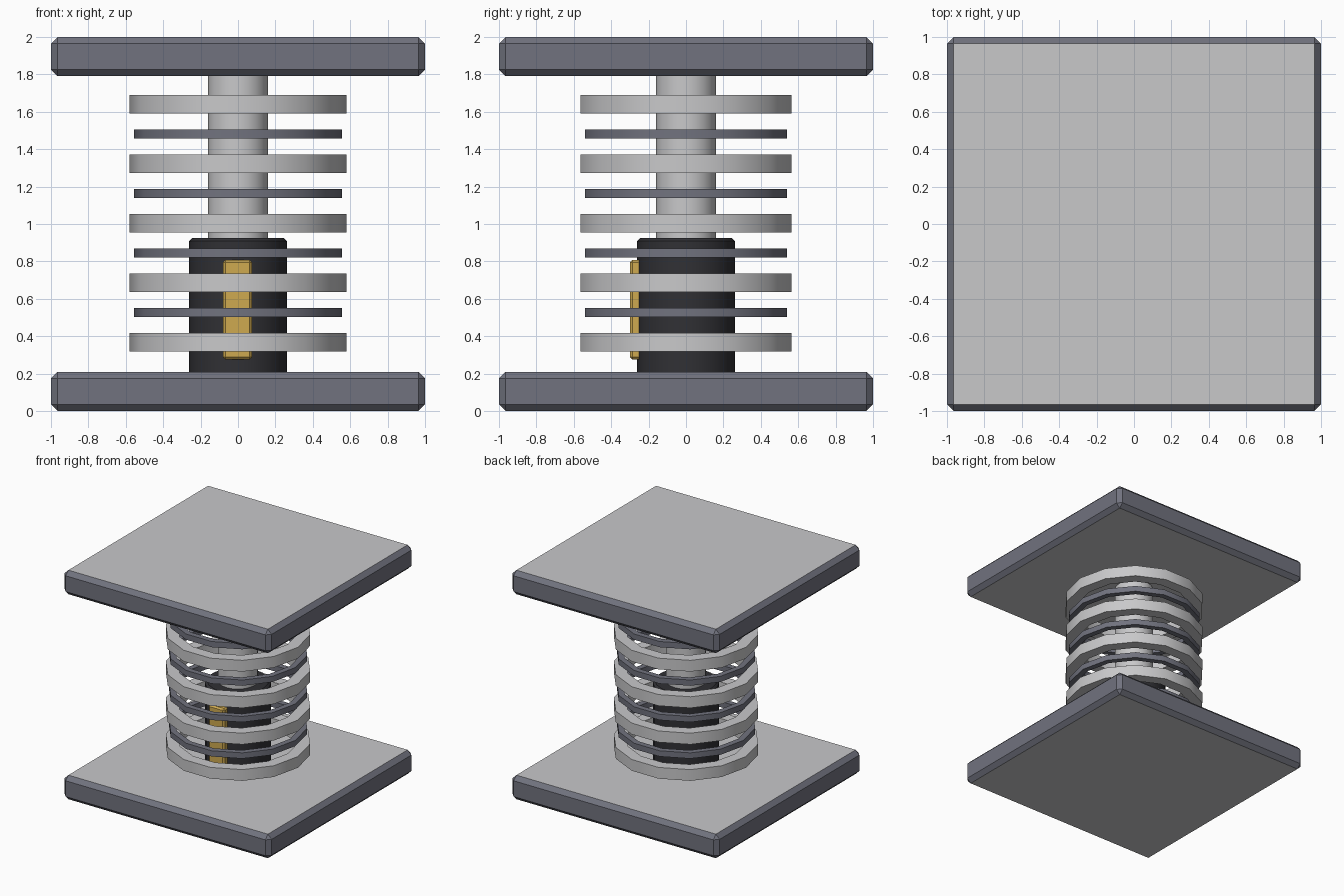
import bpy, bmesh, math
from mathutils import Matrix

if "Cube" in bpy.data.objects:
    bpy.data.objects.remove(bpy.data.objects["Cube"])


def material(name, rgb):
    m = bpy.data.materials.new(name)
    m.diffuse_color = (*rgb, 1)
    m.use_nodes = True
    m.node_tree.nodes["Principled BSDF"].inputs["Base Color"].default_value = m.diffuse_color
    return m


LIGHT = material("light_steel", (0.58, 0.58, 0.59))
SLATE = material("slate_steel", (0.165, 0.17, 0.21))
BLACK = material("black_rubber", (0.03, 0.03, 0.035))
BRASS = material("brass", (0.62, 0.40, 0.08))


def finish(name, bm, mats, smooth=False):
    bmesh.ops.recalc_face_normals(bm, faces=bm.faces)
    if smooth:
        for f in bm.faces:
            f.smooth = True
        for e in bm.edges:
            e.smooth = e.calc_face_angle(0) < math.radians(30)
    me = bpy.data.meshes.new(name)
    bm.to_mesh(me)
    bm.free()
    for m in mats:
        me.materials.append(m)
    ob = bpy.data.objects.new(name, me)
    bpy.context.collection.objects.link(ob)
    return ob


def bevelled_box(name, lo, hi, bevel, mats, cap=False):
    bm = bmesh.new()
    size = [b - a for a, b in zip(lo, hi)]
    mid = [(a + b) / 2 for a, b in zip(lo, hi)]
    bmesh.ops.create_cube(bm, size=1, matrix=Matrix.Translation(mid) @ Matrix.Diagonal((*size, 1)))
    bmesh.ops.bevel(bm, geom=bm.edges[:], offset=bevel, segments=1, affect='EDGES')
    bm.normal_update()
    if cap:  # horizontal faces take the second colour
        for f in bm.faces:
            f.material_index = int(abs(f.normal.z) > 0.9)
    return finish(name, bm, mats)


def lathe(name, profile, sides, mat, closed=False):
    """Revolve an (r, z) profile around z; a closed profile makes a ring."""
    bm = bmesh.new()
    rows = []
    for r, z in profile:
        rows.append([bm.verts.new((r * math.cos(2 * math.pi * i / sides),
                                   r * math.sin(2 * math.pi * i / sides), z))
                     for i in range(sides)])
    pairs = list(zip(rows, rows[1:])) + ([(rows[-1], rows[0])] if closed else [])
    for a, b in pairs:
        for i in range(sides):
            j = (i + 1) % sides
            bm.faces.new((a[i], a[j], b[j], b[i]))
    if not closed:
        bm.faces.new(rows[0])
        bm.faces.new(rows[-1])
    return finish(name, bm, [mat], smooth=True)


# End plates: slate rims with light faces
bevelled_box("bottom_plate", (-1, -1, 0), (1, 1, 0.21), 0.036, [SLATE, LIGHT], cap=True)
bevelled_box("top_plate", (-1, -1, 1.79), (1, 1, 2), 0.036, [SLATE, LIGHT], cap=True)

# Piston rod and damper sleeve
lathe("piston_rod", [(0.16, 0.2), (0.16, 1.8)], 20, LIGHT)
lathe("damper_sleeve", [(0.262, 0.2), (0.262, 0.908), (0.245, 0.925)], 20, BLACK)

# Brass plate on the front of the sleeve
bevelled_box("brass_plate", (-0.08, -0.3, 0.275), (0.075, -0.22, 0.808), 0.013, [BRASS])


# Spring rings, alternating thick and thin
def ring(name, z, half, mat):
    r = 0.53
    lathe(name, [(r - half, z - half), (r + half, z - half),
                 (r + half, z + half), (r - half, z + half)], 14, mat, closed=True)


for k in range(9):
    z = 0.368 + k * 0.159
    if k % 2 == 0:
        ring(f"thick_ring_{k // 2 + 1}", z, 0.049, LIGHT)
    else:
        ring(f"thin_ring_{k // 2 + 1}", z, 0.025, SLATE)
